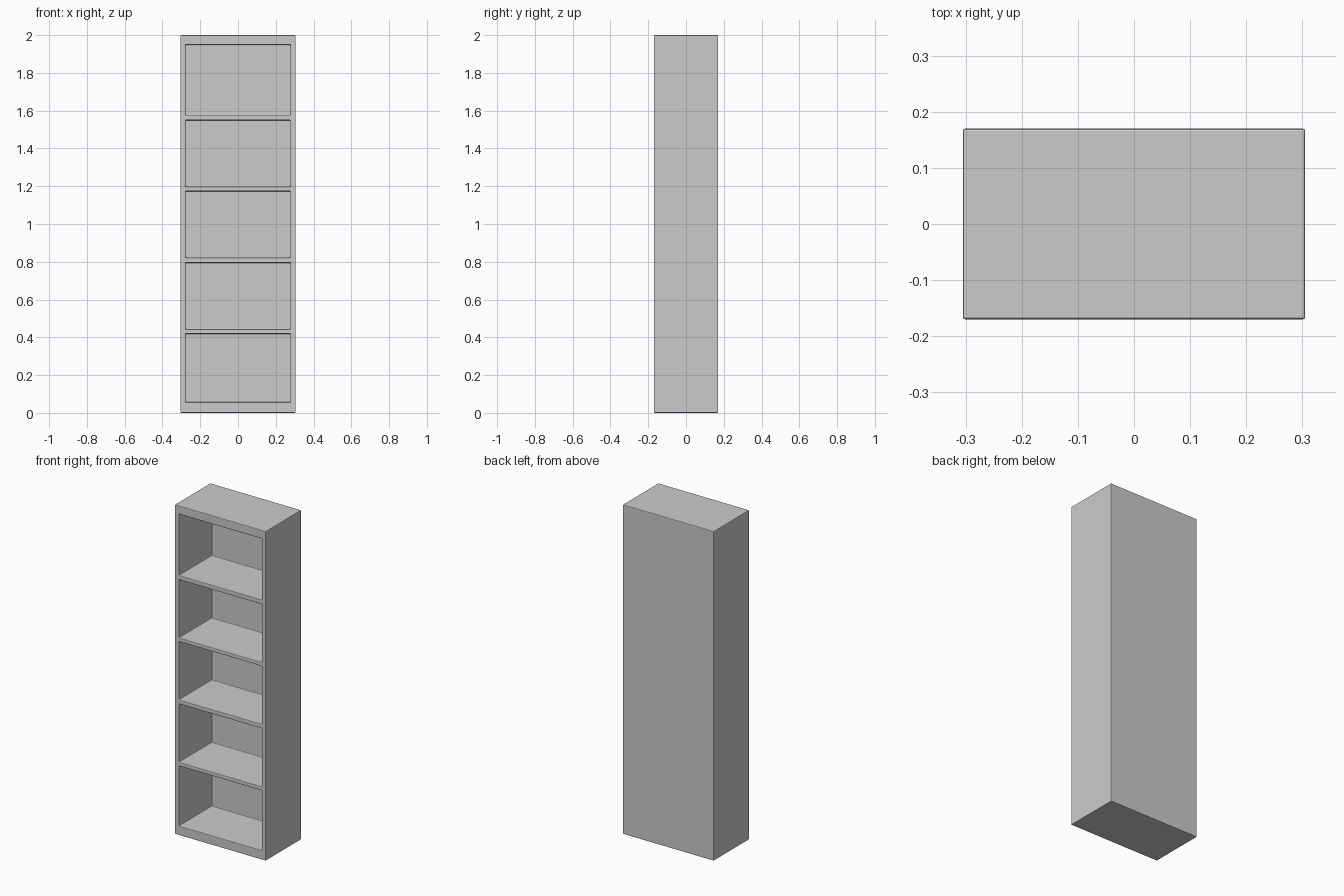
import bpy, bmesh
from mathutils import Vector

if "Cube" in bpy.data.objects:
    bpy.data.objects.remove(bpy.data.objects["Cube"])

W, D, H = 0.305, 0.17, 2.0          # half width, half depth, height
INNER_W, INNER_D = 0.278, 0.315     # compartment half width and depth
BAYS = [(0.056, 0.419), (0.443, 0.796), (0.822, 1.174),
        (1.198, 1.550), (1.577, 1.948)]

# Solid carcass block
bm = bmesh.new()
bmesh.ops.create_cube(bm, size=1)
for v in bm.verts:
    v.co = Vector((v.co.x * 2 * W, v.co.y * 2 * D, (v.co.z + 0.5) * H))


def slice_at(co, no):
    bmesh.ops.bisect_plane(bm, geom=bm.verts[:] + bm.edges[:] + bm.faces[:],
                           plane_co=co, plane_no=no)


# Slice along the side panels and shelves
for x in (-INNER_W, INNER_W):
    slice_at((x, 0, 0), (1, 0, 0))
for bay in BAYS:
    for z in bay:
        slice_at((0, 0, z), (0, 0, 1))

# Push each open compartment in from the front
for f in bm.faces[:]:
    c = f.calc_center_median()
    if f.normal.y < -0.9 and abs(c.x) < 0.1 and any(a < c.z < b for a, b in BAYS) :
        bm.normal_update()
        result = bmesh.ops.extrude_discrete_faces(bm, faces=[f])
        verts = {v for nf in result["faces"] for v in nf.verts}
        bmesh.ops.translate(bm, verts=list(verts), vec=(0, INNER_D, 0))

bmesh.ops.recalc_face_normals(bm, faces=bm.faces[:])
mesh = bpy.data.meshes.new("bookcase_carcass")
bm.to_mesh(mesh)
bm.free()
bookcase = bpy.data.objects.new("bookcase_carcass", mesh)
bpy.context.collection.objects.link(bookcase)

# Slightly eased edges
bevel = bookcase.modifiers.new("eased_edges", 'BEVEL')
bevel.width = 0.004
bevel.segments = 2
bevel.limit_method = 'ANGLE'
